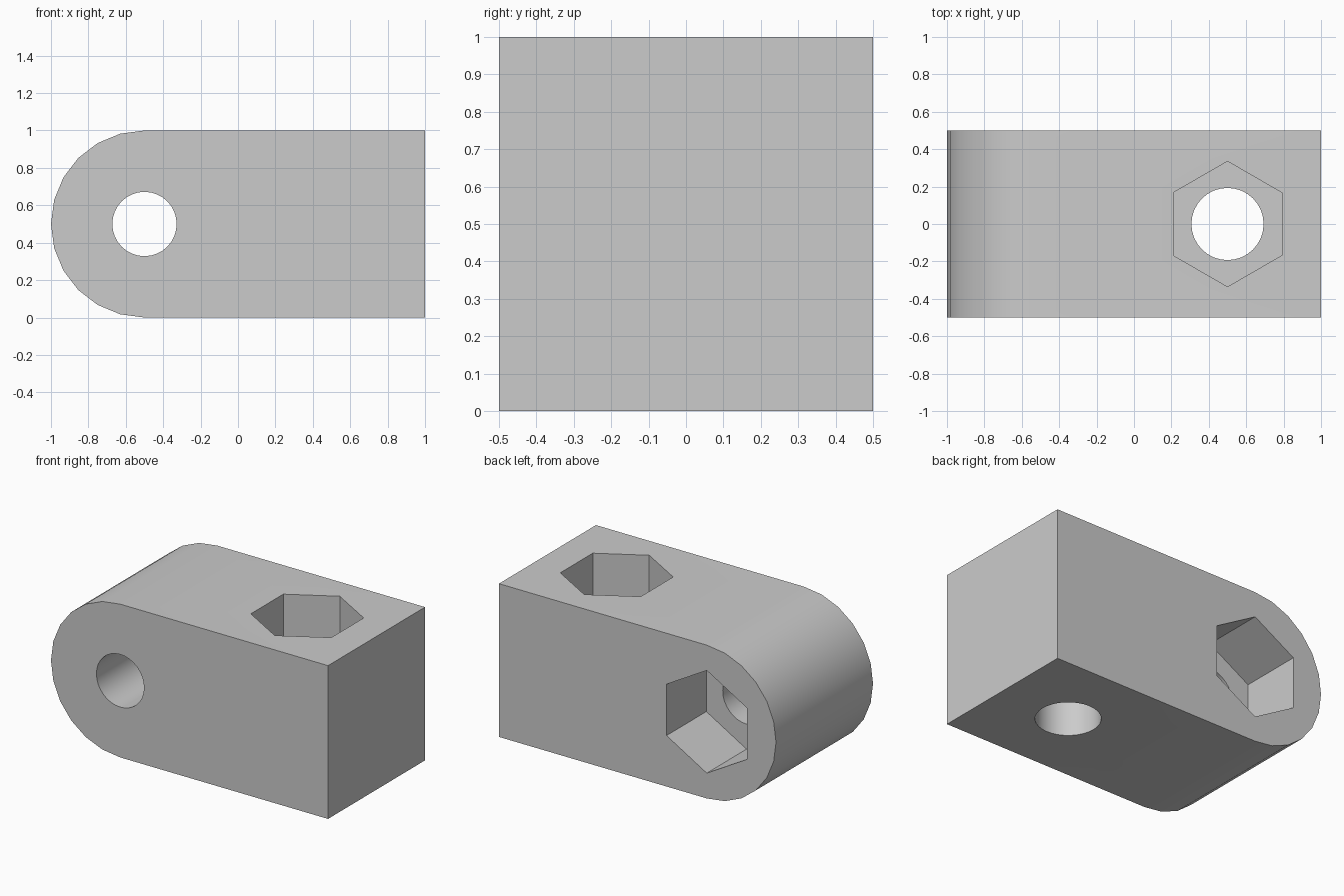
import bpy, bmesh, math

if "Cube" in bpy.data.objects:
    bpy.data.objects.remove(bpy.data.objects["Cube"], do_unlink=True)

grey = bpy.data.materials.new("plain_grey")
grey.use_nodes = True
colour = (0.6, 0.6, 0.6, 1)
grey.diffuse_color = colour
grey.node_tree.nodes["Principled BSDF"].inputs["Base Color"].default_value = colour

# Link block: square at one end, half round at the other
steps = 12
outline = [(1, 0), (1, 1)]
for i in range(steps + 1):
    a = math.pi / 2 + math.pi * i / steps
    outline.append((-0.5 + 0.5 * math.cos(a), 0.5 + 0.5 * math.sin(a)))
bm = bmesh.new()
face = bm.faces.new([bm.verts.new((x, -0.5, z)) for x, z in outline])
extruded = bmesh.ops.extrude_face_region(bm, geom=[face])["geom"]
bmesh.ops.translate(bm, vec=(0, 1, 0),
                    verts=[g for g in extruded if isinstance(g, bmesh.types.BMVert)])
bmesh.ops.recalc_face_normals(bm, faces=bm.faces)
mesh = bpy.data.meshes.new("link_block")
bm.to_mesh(mesh)
bm.free()
block = bpy.data.objects.new("link_block", mesh)
bpy.context.collection.objects.link(block)
mesh.materials.append(grey)


def cut(name, sides, radius, depth, location, tilt=0):
    """Subtract a prism from the block, then discard the cutter."""
    bpy.ops.mesh.primitive_cylinder_add(vertices=sides, radius=radius, depth=depth,
                                        location=location, rotation=(tilt, 0, 0))
    cutter = bpy.context.object
    cutter.name = name
    cutter.hide_render = True
    cutter.data.materials.append(grey)
    bpy.context.view_layer.objects.active = block
    mod = block.modifiers.new(name, "BOOLEAN")
    mod.operation = "DIFFERENCE"
    mod.solver = "EXACT"
    mod.object = cutter
    bpy.ops.object.modifier_apply(modifier=name)
    bpy.data.objects.remove(cutter, do_unlink=True)


# Bolt holes with hexagonal nut pockets, one upright and one crosswise
pocket = 0.41
quarter = math.pi / 2
cut("upright_hole", 32, 0.193, 3, (0.5, 0, 0.5))
cut("upright_pocket", 6, 0.335, 2 * pocket, (0.5, 0, 1))
cut("cross_hole", 32, 0.172, 3, (-0.5, 0, 0.5), quarter)
cut("cross_pocket", 6, 0.335, 2 * pocket, (-0.5, 0.5, 0.5), quarter)

# Smooth the curved walls, keep the edges sharp
bpy.ops.object.select_all(action="DESELECT")
block.select_set(True)
bpy.context.view_layer.objects.active = block
bpy.ops.object.shade_smooth_by_angle(angle=math.radians(30))
